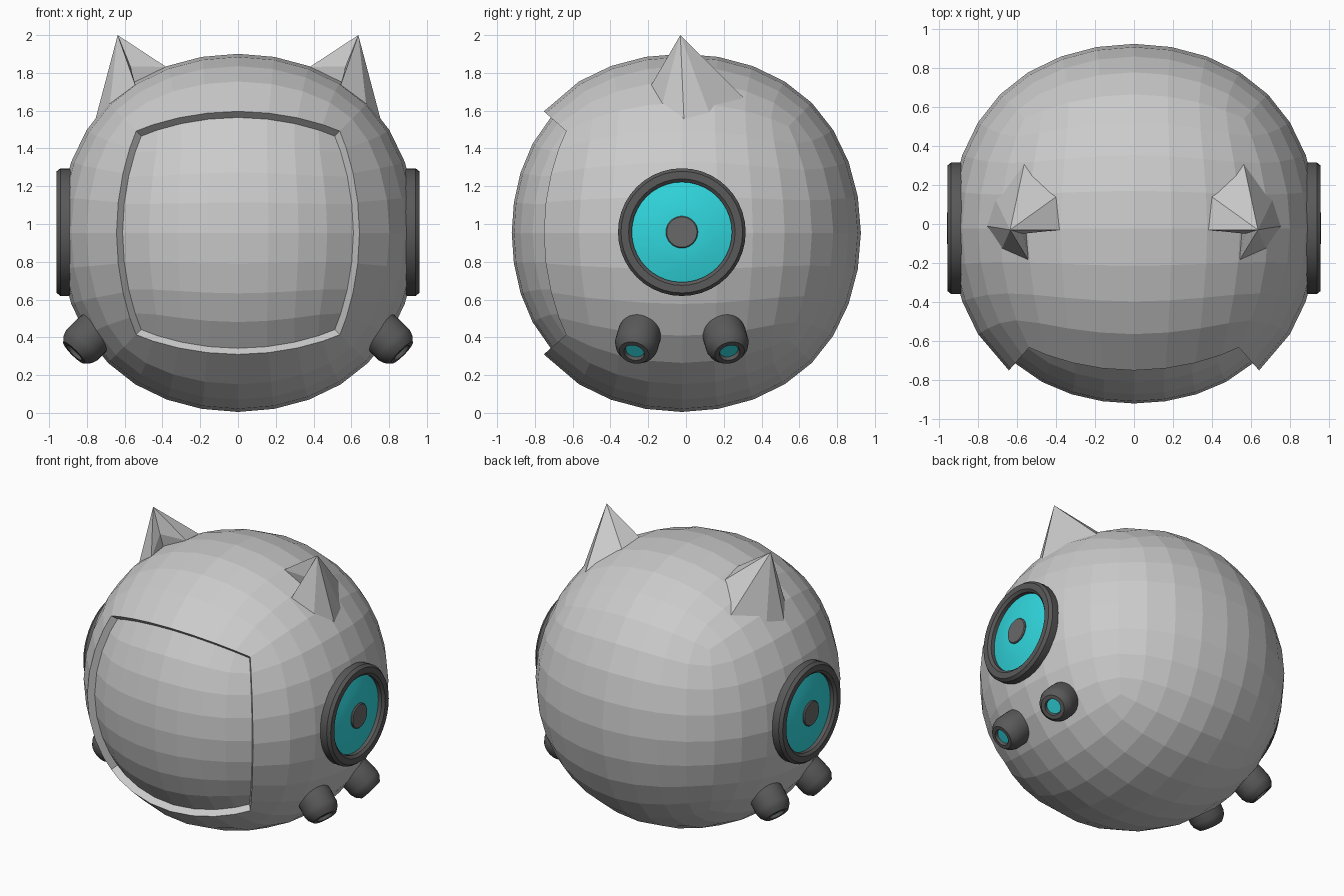
import bpy, bmesh, math
from mathutils import Vector, Matrix

if "Cube" in bpy.data.objects:
    bpy.data.objects.remove(bpy.data.objects["Cube"])

CEN = Vector((0, -0.022, 0.953))   # helmet centre
R = 0.948                          # helmet radius at the face centres


def material(name, rgb):
    m = bpy.data.materials.new(name)
    m.diffuse_color = (*rgb, 1)
    m.use_nodes = True
    m.node_tree.nodes["Principled BSDF"].inputs["Base Color"].default_value = m.diffuse_color
    return m


SHELL = material("light_grey", (0.6, 0.6, 0.6))
DARK = material("dark_grey", (0.1, 0.1, 0.1))
MID = material("mid_grey", (0.14, 0.14, 0.14))
CYAN = material("cyan", (0.03, 0.68, 0.73))


def add_object(name, bm, mat, smooth=False):
    bmesh.ops.recalc_face_normals(bm, faces=bm.faces[:])
    me = bpy.data.meshes.new(name)
    bm.to_mesh(me)
    bm.free()
    me.materials.append(mat)
    ob = bpy.data.objects.new(name, me)
    bpy.context.collection.objects.link(ob)
    if smooth:
        bpy.ops.object.select_all(action='DESELECT')
        ob.select_set(True)
        bpy.context.view_layer.objects.active = ob
        bpy.ops.object.shade_smooth_by_angle(angle=math.radians(30))
    return ob


def lathe(name, profile, pos, direction, mat, n=32):
    """Spin (radius, height) points round an axis placed at pos."""
    bm = bmesh.new()
    rings = []
    for r, h in profile:
        if r == 0:
            rings.append([bm.verts.new((0, 0, h))] * n)
        else:
            rings.append([bm.verts.new((r * math.cos(a), r * math.sin(a), h))
                          for a in (2 * math.pi * i / n for i in range(n))])
    for a, b in zip(rings, rings[1:]):
        for i in range(n):
            j = (i + 1) % n
            quad = list(dict.fromkeys((a[i], a[j], b[j], b[i])))
            bm.faces.new(quad)
    rot = Vector(direction).to_track_quat('Z', 'Y').to_matrix().to_4x4()
    bm.transform(Matrix.Translation(pos) @ rot)
    return add_object(name, bm, mat, True)


# Helmet: rounded cube, subdivided three times
bpy.ops.mesh.primitive_cube_add(size=2)
helmet = bpy.context.object
helmet.name = "helmet_shell"
sub = helmet.modifiers.new("round", 'SUBSURF')
sub.levels = 3
bpy.ops.object.modifier_apply(modifier=sub.name)
bm = bmesh.new()
bm.from_mesh(helmet.data)
k = R / max(v.co.z for v in bm.verts)
bmesh.ops.scale(bm, vec=(k, k, k), verts=bm.verts[:])

# Visor: front patch tightened, then pushed inward to leave a stepped rim
front = []
for f in bm.faces:
    c = f.calc_center_median()
    if -c.y > abs(c.x) and -c.y > abs(c.z):
        front.append(f)
for v in {v for f in front for v in f.verts}:
    d = v.co.length
    v.co = Vector((v.co.x * 0.933, v.co.y * 1.06, v.co.z * 0.933)).normalized() * d
res = bmesh.ops.extrude_face_region(bm, geom=front)
for v in [g for g in res["geom"] if isinstance(g, bmesh.types.BMVert)]:
    v.co *= 0.95
old = [f for f in front if f.is_valid]
if old:
    bmesh.ops.delete(bm, geom=old, context='FACES')
bmesh.ops.translate(bm, vec=CEN, verts=bm.verts[:])
bmesh.ops.recalc_face_normals(bm, faces=bm.faces[:])
bm.to_mesh(helmet.data)
bm.free()
helmet.data.materials.append(SHELL)
for p in helmet.data.polygons:
    p.use_smooth = False

# Ear base outline seen from above; points drop onto the helmet surface
EAR = [(0.40, 0.14), (0.38, -0.03), (0.57, -0.05, 1.835), (0.54, -0.19),
       (0.68, -0.13), (0.76, -0.01), (0.715, 0.13), (0.56, 0.33)]

for s, side in ((1, "right"), (-1, "left")):
    # Pointed ear
    bm = bmesh.new()
    tip = bm.verts.new((s * 0.637, -0.03, 2.0))
    root = bm.verts.new((s * 0.5, 0.02, 1.4))
    ring = []
    for p in EAR:
        z = p[2] if len(p) > 2 else CEN.z + math.sqrt(0.957 ** 2 - p[0] ** 2 - (p[1] - CEN.y) ** 2)
        ring.append(bm.verts.new((s * p[0], p[1], z)))
    for i, v in enumerate(ring):
        w = ring[(i + 1) % len(ring)]
        bm.faces.new((tip, v, w))
        bm.faces.new((root, w, v))
    add_object(side + "_ear", bm, SHELL)

    # Side earphone: ring, domed cyan disc and centre knob
    axis = (s, 0, 0)
    hub = Vector((0, CEN.y, 0.957))
    lathe(side + "_earphone_ring",
          [(0.325, 0.8), (0.338, 0.9), (0.338, 0.94), (0.322, 0.96), (0.282, 0.96),
           (0.265, 0.945), (0.265, 0.88)], hub, axis, DARK, 40)
    lathe(side + "_earphone_disc",
          [(0.268, 0.918), (0.18, 0.94), (0.1, 0.95), (0, 0.951)], hub, axis, CYAN, 40)
    lathe(side + "_earphone_knob",
          [(0.085, 0.92), (0.085, 0.956), (0.08, 0.962), (0, 0.962)], hub, axis, MID)

    # Two breathing nozzles below each earphone
    for t, place in ((-1, "front"), (1, "back")):
        d = (s * 0.69, t * 0.2, -0.69)
        pos = Vector((s * 0.868, CEN.y + t * 0.253, 0.318))
        lathe(f"{side}_{place}_nozzle",
              [(0.105, -0.25), (0.115, -0.14), (0.115, -0.06), (0.105, -0.03), (0.08, 0),
               (0.055, 0), (0.048, -0.025)], pos, d, DARK)
        lathe(f"{side}_{place}_nozzle_light", [(0.05, -0.02), (0, -0.02)], pos, d, CYAN)
